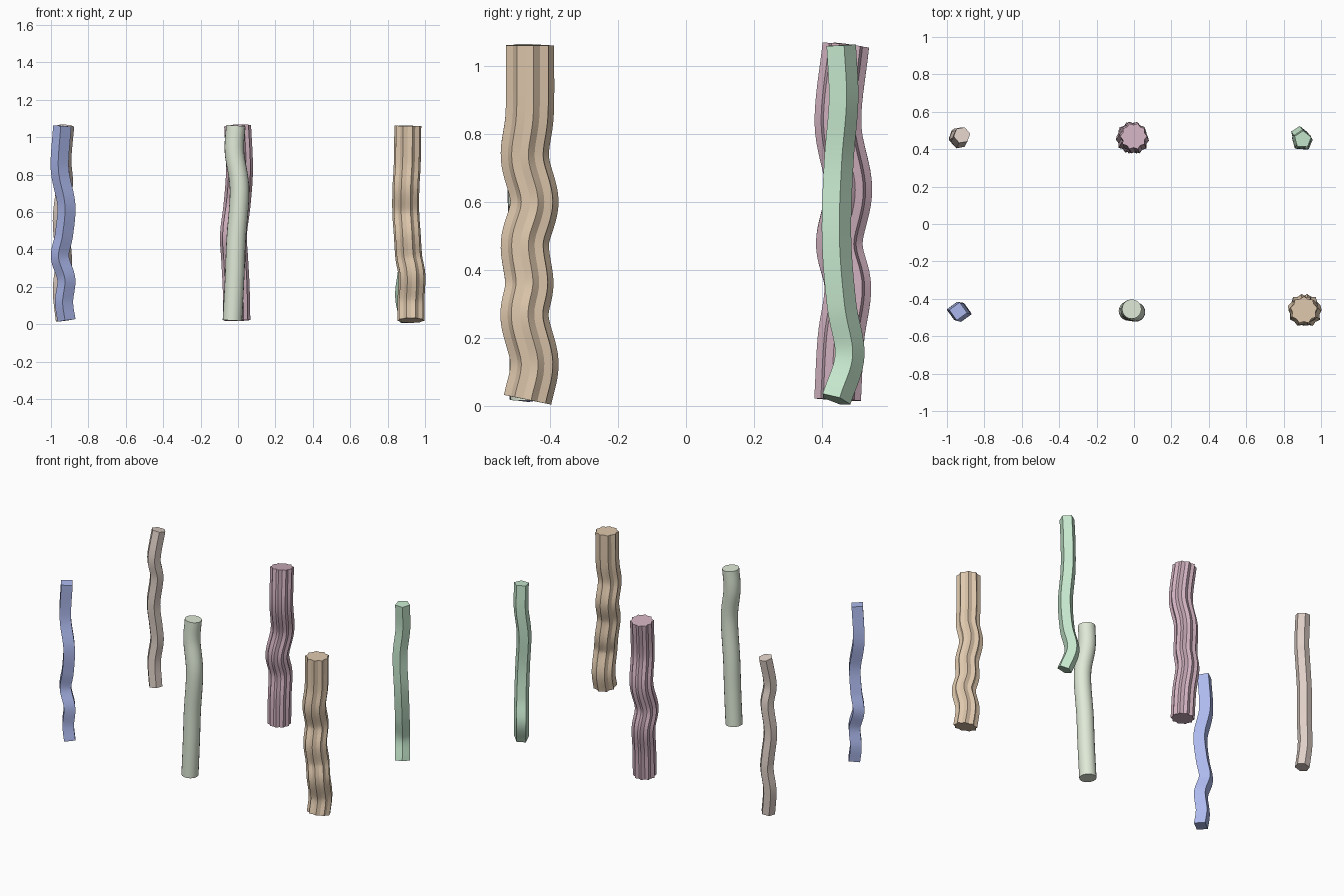
import bpy, bmesh, math
from mathutils import Vector

if "Cube" in bpy.data.objects:
    bpy.data.objects.remove(bpy.data.objects["Cube"])

Z = Vector((0, 0, 1))
STEPS = 9  # rings per path span


def polygon(sides, r, turn=0.0):
    return [(r * math.cos(math.radians(turn) + math.tau * i / sides),
             r * math.sin(math.radians(turn) + math.tau * i / sides)) for i in range(sides)]


def star(points, outer, inner, turn=0.0):
    ring = []
    for (a, b) in zip(polygon(points, outer, turn), polygon(points, inner, turn + 180 / points)):
        ring += [a, b]
    return ring


def smooth_path(pts):
    # Catmull-Rom path through the control points
    p = [Vector(q) for q in pts]
    p = [2 * p[0] - p[1]] + p + [2 * p[-1] - p[-2]]
    out = []
    for a, b, c, d in zip(p, p[1:], p[2:], p[3:]):
        for k in range(STEPS):
            t = k / STEPS
            out.append(0.5 * (2 * b + (c - a) * t + (2 * a - 5 * b + 4 * c - d) * t * t
                              + (3 * b - a - 3 * c + d) * t ** 3))
    return out + [p[-2]]


def column(name, profile, path, color):
    pts = smooth_path(path)
    bm = bmesh.new()
    rings = []
    for i, c in enumerate(pts):
        tangent = pts[min(i + 1, len(pts) - 1)] - pts[max(i - 1, 0)]
        q = Z.rotation_difference(tangent)
        rings.append([bm.verts.new(c + q @ Vector((x, y, 0))) for x, y in profile])
    n = len(profile)
    for a, b in zip(rings, rings[1:]):
        for i in range(n):
            j = (i + 1) % n
            bm.faces.new((a[i], a[j], b[j], b[i]))
    bm.faces.new(rings[0][::-1])
    bm.faces.new(rings[-1])
    mesh = bpy.data.meshes.new(name)
    bm.to_mesh(mesh)
    bm.free()
    obj = bpy.data.objects.new(name, mesh)
    bpy.context.collection.objects.link(obj)
    mat = bpy.data.materials.new(name + "_color")
    mat.diffuse_color = (*color, 1)
    mat.use_nodes = True
    mat.node_tree.nodes["Principled BSDF"].inputs["Base Color"].default_value = mat.diffuse_color
    mesh.materials.append(mat)
    bpy.ops.object.select_all(action='DESELECT')
    obj.select_set(True)
    bpy.context.view_layer.objects.active = obj
    bpy.ops.object.shade_smooth_by_angle(angle=math.radians(28))


# front row
column("square_column", polygon(4, 0.049, -9),
       [(-.917, -.47, .02), (-.93, -.468, .12), (-.918, -.47, .24), (-.952, -.465, .36),
        (-.93, -.47, .48), (-.918, -.475, .64), (-.953, -.465, .83), (-.94, -.467, 1.06)],
       (0.42, 0.49, 0.86))
column("round_column", polygon(20, 0.052),
       [(-.03, -.465, .02), (-.018, -.467, .25), (-.01, -.468, .45), (.008, -.47, .72),
        (-.019, -.46, .92), (-.012, -.455, 1.06)],
       (0.74, 0.82, 0.68))
column("ribbed_brown_column", star(9, 0.073, 0.062, 10),
       [(.925, -.467, .02), (.925, -.447, .13), (.93, -.476, .26), (.913, -.462, .36),
        (.905, -.475, .48), (.897, -.447, .6), (.898, -.475, .73), (.905, -.461, .86),
        (.908, -.46, 1.06)],
       (0.74, 0.58, 0.42))

# back row
column("hexagon_column", polygon(6, 0.045, 10),
       [(-.93, .458, .02), (-.946, .465, .18), (-.932, .475, .32), (-.937, .47, .42),
        (-.946, .458, .57), (-.927, .465, .75), (-.935, .447, .88), (-.92, .475, 1.06)],
       (0.74, 0.63, 0.57))
column("ribbed_mauve_column", star(10, 0.072, 0.061, 0),
       [(-.006, .445, .02), (-.01, .455, .2), (-.018, .475, .35), (-.024, .45, .48),
        (-.005, .478, .64), (.008, .446, .83), (-.002, .469, 1.06)],
       (0.62, 0.43, 0.51))
column("pentagon_column", polygon(5, 0.047, 15),
       [(.911, .438, .02), (.884, .477, .15), (.9, .453, .3), (.903, .438, .5),
        (.888, .445, .72), (.9, .459, .9), (.902, .452, 1.06)],
       (0.57, 0.81, 0.62))
